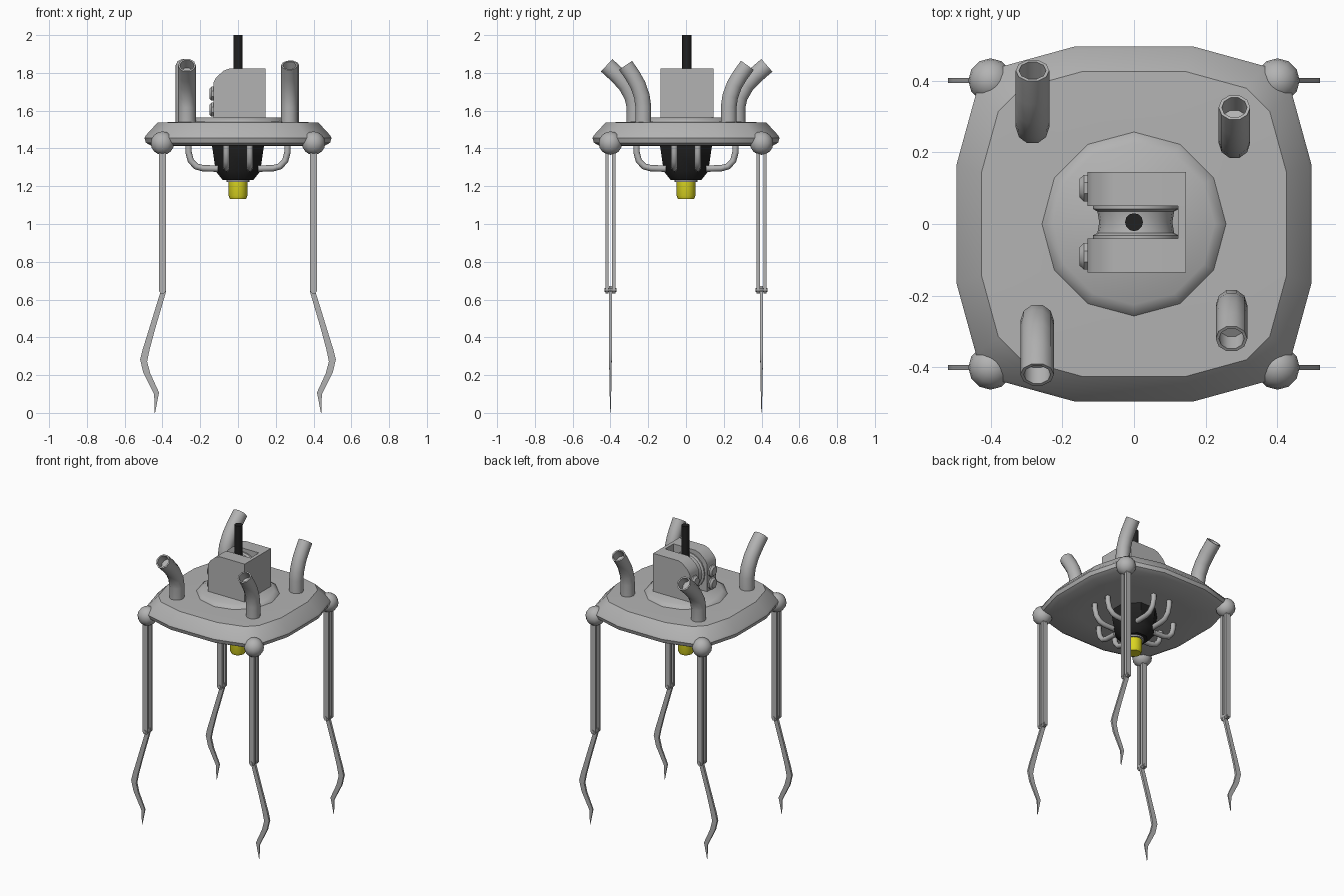
import bpy, bmesh, math
from mathutils import Vector

if "Cube" in bpy.data.objects:
    bpy.data.objects.remove(bpy.data.objects["Cube"])


def material(name, rgb):
    m = bpy.data.materials.new(name)
    m.diffuse_color = (*rgb, 1)
    m.use_nodes = True
    m.node_tree.nodes["Principled BSDF"].inputs["Base Color"].default_value = m.diffuse_color
    return m


GREY = material("grey_metal", (0.45, 0.45, 0.45))
BLACK = material("black", (0.015, 0.015, 0.015))
YELLOW = material("yellow", (0.70, 0.66, 0.015))


def finish(name, bm, mat, angle=35):
    bmesh.ops.recalc_face_normals(bm, faces=bm.faces)
    me = bpy.data.meshes.new(name)
    bm.to_mesh(me)
    bm.free()
    me.materials.append(mat)
    me.shade_smooth()
    me.set_sharp_from_angle(angle=math.radians(angle))
    ob = bpy.data.objects.new(name, me)
    bpy.context.collection.objects.link(ob)
    return ob


def skin(bm, rings):
    """Join rings of points into a closed skin; return the end cap."""
    vs = [[bm.verts.new(p) for p in r] for r in rings]
    n = len(vs[0])
    for a, b in zip(vs, vs[1:]):
        for i in range(n):
            bm.faces.new((a[i], a[(i + 1) % n], b[(i + 1) % n], b[i]))
    bm.faces.new(vs[0][::-1])
    return bm.faces.new(vs[-1])


def lathe(name, profile, n, mat, axis="z", at=(0, 0, 0), turn=0.0, angle=35):
    rings = []
    for r, h in profile:
        ring = []
        for i in range(n):
            a = turn + 2 * math.pi * i / n
            u, v = r * math.cos(a), r * math.sin(a)
            p = {"z": (u, v, h), "y": (u, h, v), "x": (h, u, v)}[axis]
            ring.append(Vector(at) + Vector(p))
        rings.append(ring)
    bm = bmesh.new()
    skin(bm, rings)
    return finish(name, bm, mat, angle)


def tube(name, path, radius, side, n, mat, hollow=False):
    """Round tube along a planar path; side is the normal of that plane."""
    pts, side = [Vector(p) for p in path], Vector(side)
    rings = []
    for i, p in enumerate(pts):
        t = (pts[min(i + 1, len(pts) - 1)] - pts[max(i - 1, 0)]).normalized()
        up = side.cross(t)
        rings.append([p + radius * (side * math.cos(2 * math.pi * k / n)
                                    + up * math.sin(2 * math.pi * k / n)) for k in range(n)])
    bm = bmesh.new()
    cap = skin(bm, rings)
    if hollow:
        bmesh.ops.recalc_face_normals(bm, faces=bm.faces)
        bmesh.ops.inset_region(bm, faces=[cap], thickness=radius * 0.2)
        inner = bmesh.ops.extrude_discrete_faces(bm, faces=[cap])["faces"][0]
        d = (pts[-2] - pts[-1]).normalized() * 0.06
        bmesh.ops.translate(bm, verts=inner.verts, vec=d)
    return finish(name, bm, mat, 50)


def plate(name, outline, y0, y1, mat):
    """Outline in x and z, extruded from y0 to y1."""
    bm = bmesh.new()
    skin(bm, [[(x, y, z) for x, z in outline] for y in (y0, y1)])
    return finish(name, bm, mat)


# Body: rounded square shell with a sloped shoulder
corner = [(0.495, 0.165), (0.44, 0.365), (0.365, 0.44), (0.165, 0.495)]
outline = []
for q in range(4):
    for x, y in corner:
        outline.append([(x, y), (-y, x), (-x, -y), (y, -x)][q])
bm = bmesh.new()
skin(bm, [[(x * s, y * s, z) for x, y in outline] for s, z in
          [(0.6, 1.412), (0.93, 1.415), (0.985, 1.43), (1, 1.455),
           (0.985, 1.47), (0.86, 1.537), (0.55, 1.542)]])
finish("body_shell", bm, GREY, 40)

# Round base under the head
lathe("head_base", [(0.26, 1.535), (0.255, 1.545), (0.225, 1.565)], 12, GREY, angle=60)

# Head: two cheeks, a rear wall and a grooved wheel between them
cheek = [(-0.13, 1.56), (0.145, 1.56), (0.145, 1.823), (-0.045, 1.823),
         (-0.075, 1.812), (-0.115, 1.777), (-0.13, 1.75)]
plate("head_cheek_back", cheek, 0.05, 0.145, GREY)
plate("head_cheek_front", cheek, -0.135, -0.04, GREY)
plate("head_rear_wall", [(0.122, 1.56), (0.145, 1.56), (0.145, 1.823), (0.122, 1.823)],
      -0.04, 0.05, GREY)
lathe("head_wheel", [(0.12, -0.042), (0.12, -0.032), (0.107, -0.025), (0.102, 0.005),
                     (0.107, 0.035), (0.12, 0.042), (0.12, 0.052)],
      20, GREY, "y", (0.005, 0, 1.68), angle=50)

# Knobs on the face of each cheek
for y in (-0.09, 0.1):
    for z in (1.69, 1.605):
        lathe("knob", [(0.04, -0.125), (0.04, -0.14), (0.028, -0.152)], 8, GREY,
              "x", (0, y, z), math.pi / 8)

# Antenna
lathe("antenna", [(0.025, 1.7), (0.025, 2.0)], 12, BLACK, at=(0, 0.005, 0))

# Exhaust stacks bending outwards: x, base y, end y, radius
for x, y0, y1, r in [(-0.283, 0.27, 0.428, 0.047), (0.28, 0.226, 0.325, 0.044),
                     (-0.27, -0.27, -0.42, 0.047), (0.272, -0.226, -0.32, 0.044)]:
    d = y1 - y0
    tube("exhaust_stack", [(x, y0, 1.51), (x, y0, 1.62), (x, y0 + 0.08 * d, 1.675),
                           (x, y0 + 0.3 * d, 1.735), (x, y0 + 0.6 * d, 1.785), (x, y1, 1.84)],
         r, (1, 0, 0), 10, GREY, True)

# Motor hanging below, with collar and lamp
lathe("motor", [(0.15, 1.42), (0.145, 1.39), (0.128, 1.28), (0.087, 1.232)], 8, BLACK,
      turn=math.pi / 8)
lathe("lamp_collar", [(0.062, 1.236), (0.062, 1.222)], 16, GREY)
lathe("lamp", [(0.05, 1.225), (0.05, 1.15), (0.043, 1.133)], 16, YELLOW)

# Two curved pipes on each side of the motor
bend = [(0.262, 1.425), (0.262, 1.38), (0.25, 1.335), (0.222, 1.305), (0.185, 1.295), (0.105, 1.293)]
for q in range(4):
    c, s = round(math.cos(q * math.pi / 2)), round(math.sin(q * math.pi / 2))
    for off in (-0.062, 0.062):
        tube("motor_pipe", [(c * a - s * off, s * a + c * off, z) for a, z in bend],
             0.017, (-s, c, 0), 8, GREY)

# Legs: ball joint, twin rails, pin and curved blade foot
outer = [(0.397, 0.672), (0.413, 0.632), (0.48, 0.415), (0.505, 0.335), (0.518, 0.283),
         (0.502, 0.214), (0.444, 0.098)]
inner = [(0.385, 0.665), (0.38, 0.645), (0.44, 0.44), (0.468, 0.335), (0.481, 0.272),
         (0.465, 0.21), (0.418, 0.108)]
thick = [0.008, 0.008, 0.007, 0.007, 0.007, 0.006, 0.004]
for sx in (-1, 1):
    for sy in (-1, 1):
        x, y = 0.4 * sx, 0.4 * sy
        bm = bmesh.new()
        bmesh.ops.create_uvsphere(bm, u_segments=12, v_segments=8, radius=0.062)
        bmesh.ops.translate(bm, verts=bm.verts, vec=(x, y, 1.428))
        finish("ball_joint", bm, GREY, 60)
        for off in (-0.018, 0.018):
            plate("leg_rail", [(x - 0.018, 0.645), (x - 0.009, 0.633), (x + 0.009, 0.633),
                               (x + 0.018, 0.645), (x + 0.018, 1.41), (x - 0.018, 1.41)],
                  y + off - 0.009, y + off + 0.009, GREY)
        lathe("leg_pin", [(0.011, -0.032), (0.011, 0.032)], 8, GREY, "y", (x, y, 0.65))
        rings = [[(sx * a, y - t, b), (sx * a, y + t, b), (sx * c, y + t, d), (sx * c, y - t, d)]
                 for (a, b), (c, d), t in zip(outer, inner, thick)]
        tip = (sx * 0.44, y, 0.0)
        rings.append([(tip[0] + sx * e, y + f, 0) for e, f in
                      [(0.001, -0.001), (0.001, 0.001), (-0.001, 0.001), (-0.001, -0.001)]])
        bm = bmesh.new()
        skin(bm, rings)
        finish("leg_blade", bm, GREY)
